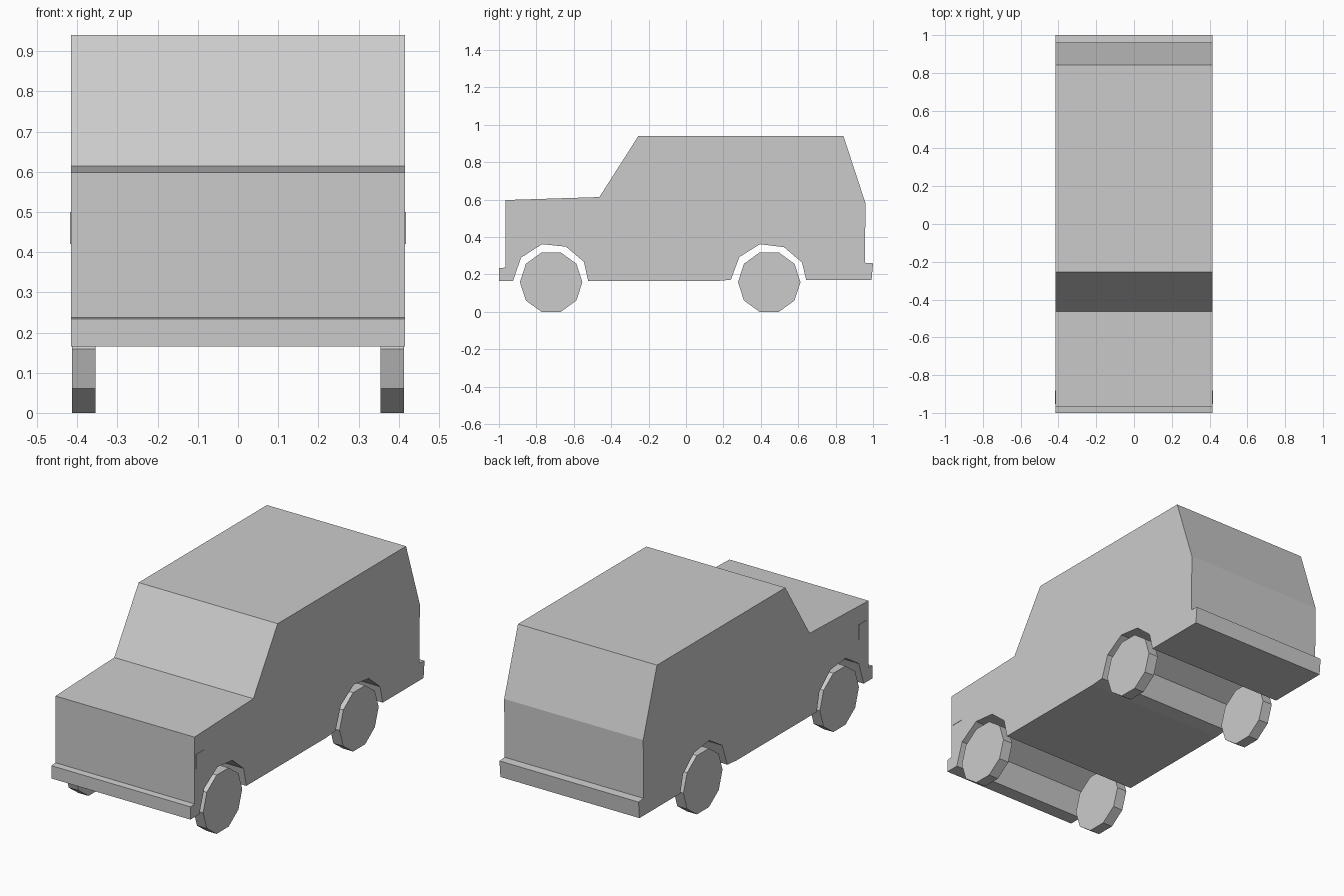
import bpy, bmesh
from math import cos, sin, tau

if "Cube" in bpy.data.objects:
    bpy.data.objects.remove(bpy.data.objects["Cube"])


def extrude_profile(name, profile, x0, x1):
    """Extrude a closed (y, z) profile along x."""
    bm = bmesh.new()
    face = bm.faces.new([bm.verts.new((x0, y, z)) for y, z in profile])
    ext = bmesh.ops.extrude_face_region(bm, geom=[face])
    moved = [g for g in ext["geom"] if isinstance(g, bmesh.types.BMVert)]
    bmesh.ops.translate(bm, verts=moved, vec=(x1 - x0, 0, 0))
    bmesh.ops.recalc_face_normals(bm, faces=bm.faces)
    mesh = bpy.data.meshes.new(name)
    bm.to_mesh(mesh)
    bm.free()
    obj = bpy.data.objects.new(name, mesh)
    bpy.context.collection.objects.link(obj)
    return obj


HALF_WIDTH = 0.416

# Body side outline, including bumpers and wheel arches
upper = [(-1, 0.165), (-1, 0.234), (-0.966, 0.237), (-0.966, 0.598),
         (-0.463, 0.614), (-0.255, 0.94), (0.842, 0.94), (0.96, 0.58),
         (0.956, 0.263), (1, 0.26), (0.992, 0.17)]
rear_arch = [(0.643, 0.17), (0.62, 0.265), (0.524, 0.346),
             (0.395, 0.362), (0.285, 0.293), (0.24, 0.172)]
front_arch = [(-0.523, 0.165), (-0.546, 0.268), (-0.642, 0.349),
              (-0.77, 0.362), (-0.882, 0.29), (-0.925, 0.165)]
extrude_profile("body", upper + rear_arch + [(0.165, 0.165)] + front_arch,
                -HALF_WIDTH, HALF_WIDTH)

# Ten-sided wheels and thin corner lamp panels on each side
R = 0.167
lamp = [(-0.953, 0.42), (-0.882, 0.42), (-0.882, 0.5), (-0.953, 0.5)]
for side, s in (("left", -1), ("right", 1)):
    for end, cy in (("front", -0.721), ("rear", 0.445)):
        ring = [(cy + R * cos(tau * i / 10),
                 0.159 + R * sin(tau * i / 10)) for i in range(10)]
        extrude_profile(f"{end}_{side}_wheel", ring, s * 0.354, s * 0.413)
    extrude_profile(f"{side}_corner_lamp", lamp, s * 0.41, s * 0.418)
